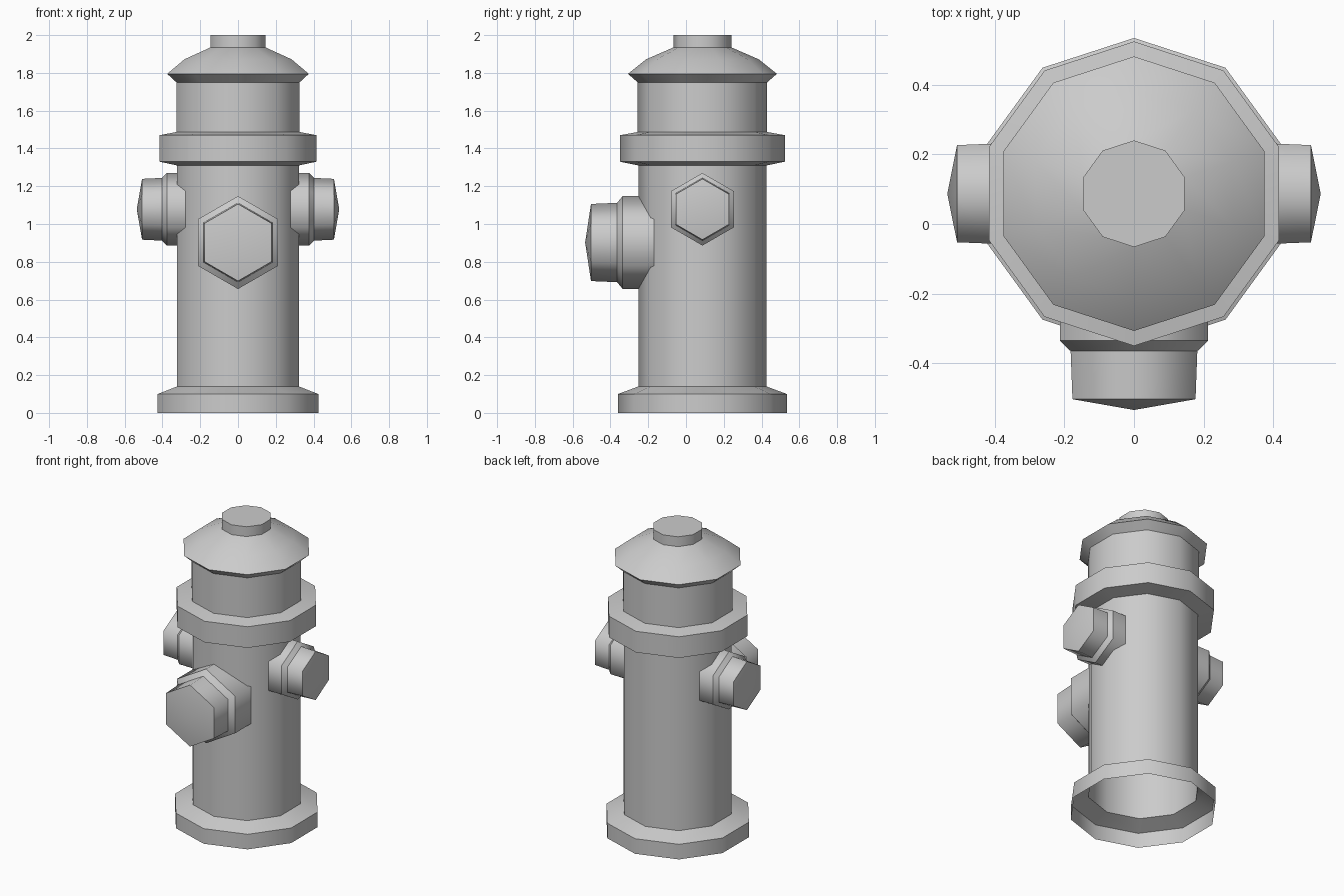
import bpy, bmesh, math
from mathutils import Matrix, Vector

cube = bpy.data.objects.get("Cube")
if cube:
    bpy.data.objects.remove(cube, do_unlink=True)

GREY = (0.6, 0.6, 0.6, 1.0)
paint = bpy.data.materials.new("grey_paint")
paint.use_nodes = True
paint.diffuse_color = GREY
paint.node_tree.nodes["Principled BSDF"].inputs["Base Color"].default_value = GREY

CENTRE_Y = 0.087


def turned(name, profile, sides, matrix, soft=()):
    """Turn (radius, height) points about z; rings are sharp unless listed in soft.
    A radius of zero closes the end in a point."""
    bm = bmesh.new()
    rings = []
    for r, h in profile:
        count = sides if r else 1
        rings.append([bm.verts.new((r * math.sin(math.tau * i / sides),
                                    -r * math.cos(math.tau * i / sides), h))
                      for i in range(count)])
    for a, b in zip(rings, rings[1:]):
        for i in range(sides):
            j = (i + 1) % sides
            quad = [a[i], a[j], b[j], b[i]] if len(b) > 1 else [a[i], a[j], b[0]]
            bm.faces.new(quad).smooth = True
    for k, ring in enumerate(rings):
        if len(ring) > 1 and k not in soft:
            for i in range(sides):
                edge = bm.edges.get((ring[i], ring[(i + 1) % sides]))
                if edge:
                    edge.smooth = False
    bm.transform(matrix)
    mesh = bpy.data.meshes.new(name)
    bm.to_mesh(mesh)
    bm.free()
    mesh.materials.append(paint)
    obj = bpy.data.objects.new(name, mesh)
    bpy.context.collection.objects.link(obj)
    return obj


upright = Matrix.Translation((0, CENTRE_Y, 0))

# Hollow barrel with foot flange, open underneath
turned("barrel", [(0.447, 0), (0.447, 0.10), (0.339, 0.14), (0.339, 1.31)], 10, upright)

# Upper flange and neck
turned("flange", [(0.339, 1.31), (0.437, 1.33), (0.437, 1.47), (0.343, 1.487)], 10, upright)
turned("neck", [(0.343, 1.487), (0.343, 1.75)], 10, upright)

# Domed cap with an overhanging rim, and the operating nut
turned("cap", [(0.343, 1.75), (0.394, 1.795), (0.298, 1.872), (0.153, 1.935)],
       10, upright, soft=(2,))
turned("top_nut", [(0.153, 1.935), (0.153, 2.0), (0, 2.0)], 10, upright)


def outlet(name, direction, origin, profile):
    """Hexagonal outlet pointing along direction, one corner upward."""
    out = Vector(direction)
    up = Vector((0, 0, 1))
    side = up.cross(out)
    turn = Matrix((side, up, out)).transposed().to_4x4()
    turned(name, profile, 6, Matrix.Translation(origin) @ turn)


# Large front outlet: collar, bevel, plug and shallow point
outlet("front_outlet", (0, -1, 0), (0, 0, 0.902),
       [(0.246, 0.14), (0.246, 0.335), (0.21, 0.365), (0.204, 0.503), (0, 0.534)])

# Smaller outlets on both sides
for name, sign in (("left_outlet", 1), ("right_outlet", -1)):
    outlet(name, (sign, 0, 0), (0, CENTRE_Y, 1.078),
           [(0.192, 0.25), (0.192, 0.376), (0.166, 0.402), (0.161, 0.508), (0, 0.536)])
